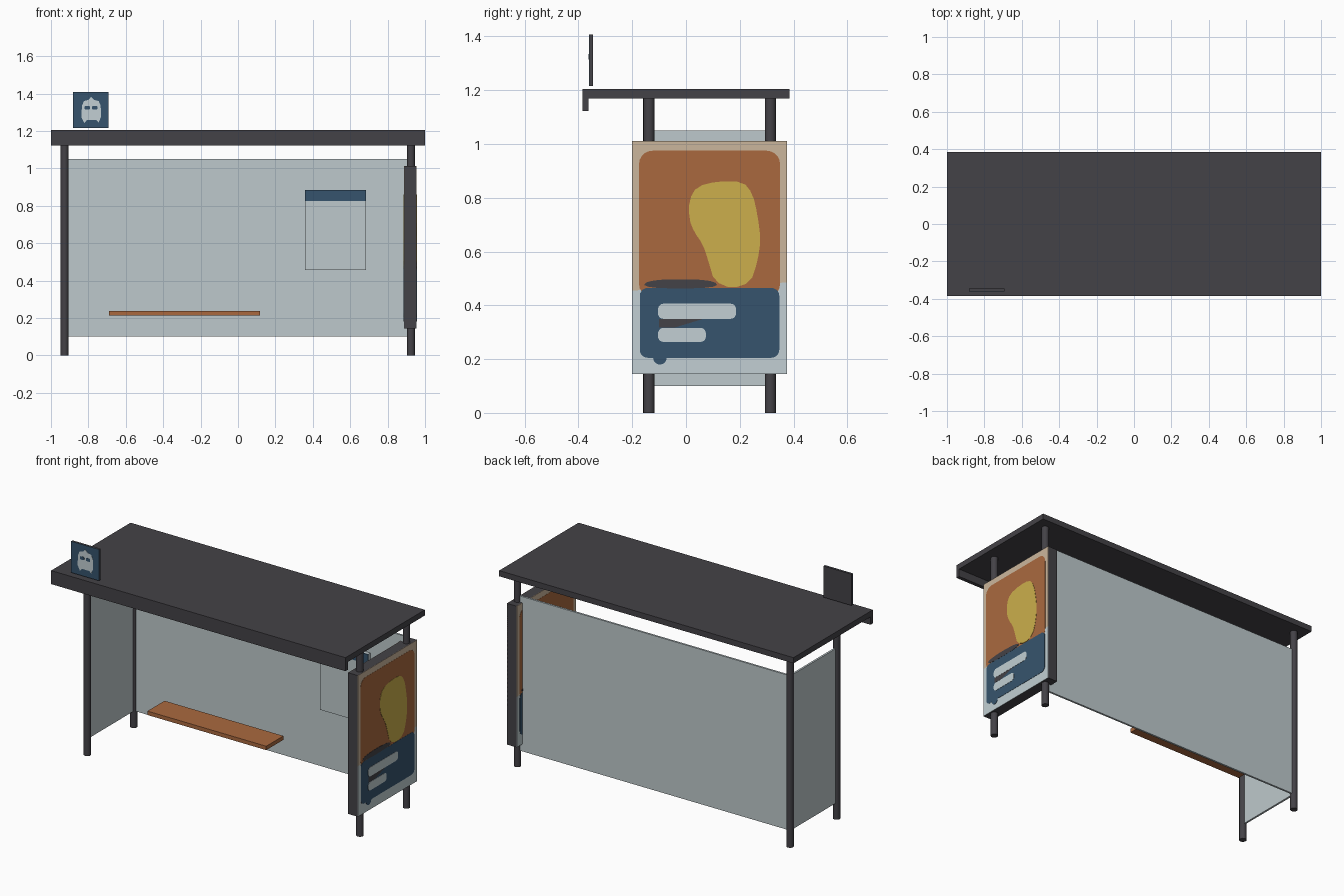
import bpy, bmesh, math
from mathutils import Vector

if "Cube" in bpy.data.objects:
    bpy.data.objects.remove(bpy.data.objects["Cube"])


def material(name, r, g, b):
    def lin(c):
        c /= 255
        return c / 12.92 if c <= 0.04045 else ((c + 0.055) / 1.055) ** 2.4
    m = bpy.data.materials.new(name)
    m.diffuse_color = (lin(r), lin(g), lin(b), 1)
    m.use_nodes = True
    m.node_tree.nodes["Principled BSDF"].inputs["Base Color"].default_value = m.diffuse_color
    return m


DARK = material("dark_metal", 68, 66, 71)
GLASS = material("pale_glass", 190, 201, 204)
PAPER = material("pale_paper", 194, 207, 211)
BLUE = material("blue_paint", 54, 84, 109)
ORANGE = material("orange_wood", 170, 105, 63)
YELLOW = material("yellow_ink", 204, 175, 76)
TAN = material("tan_paper", 203, 182, 156)


def finish(name, bm, mat):
    bmesh.ops.recalc_face_normals(bm, faces=bm.faces)
    me = bpy.data.meshes.new(name)
    bm.to_mesh(me)
    bm.free()
    me.materials.append(mat)
    ob = bpy.data.objects.new(name, me)
    bpy.context.collection.objects.link(ob)
    return ob


def box(name, x, y, z, mat):
    bm = bmesh.new()
    bmesh.ops.create_cube(bm, size=1)
    for v in bm.verts:
        v.co = [(lo + hi) / 2 + c * (hi - lo) for c, (lo, hi) in zip(v.co, (x, y, z))]
    return finish(name, bm, mat)


def prism(name, pts, push, mat):
    """Flat outline of 3D points pushed along a vector."""
    bm = bmesh.new()
    face = bm.faces.new([bm.verts.new(p) for p in pts])
    new = bmesh.ops.extrude_face_region(bm, geom=[face])["geom"]
    bmesh.ops.translate(bm, vec=Vector(push),
                        verts=[g for g in new if isinstance(g, bmesh.types.BMVert)])
    return finish(name, bm, mat)


def soften(pts, rounds=2):
    """Round an outline by cutting its corners."""
    for _ in range(rounds):
        cut = []
        for (ax, ay), (bx, by) in zip(pts, pts[1:] + pts[:1]):
            cut += [(ax * .75 + bx * .25, ay * .75 + by * .25),
                    (ax * .25 + bx * .75, ay * .25 + by * .75)]
        pts = cut
    return pts


def rect(a0, a1, b0, b1):
    return [(a0, b0), (a1, b0), (a1, b1), (a0, b1)]


def round_rect(a0, a1, b0, b1, r, n=5):
    out = []
    for k, (a, b) in enumerate(rect(a0 + r, a1 - r, b0 + r, b1 - r)):
        for i in range(n + 1):
            t = math.pi * (1 + k / 2 + i / n / 2)
            out.append((a + r * math.cos(t), b + r * math.sin(t)))
    return out


# Roof and front fascia
box("roof", (-1, 1), (-.385, .385), (1.17, 1.205), DARK)
box("roof_fascia", (-1, 1), (-.385, -.362), (1.122, 1.17), DARK)

# Four round posts
for side, x in (("left", -.927), ("right", .925)):
    for end, y in (("front", -.138), ("back", .314)):
        bm = bmesh.new()
        bmesh.ops.create_cone(bm, cap_ends=True, segments=16, radius1=.021,
                              radius2=.021, depth=1.172)
        bmesh.ops.translate(bm, vec=(x, y, .586), verts=bm.verts)
        post = finish(f"{side}_{end}_post", bm, DARK)
        bpy.context.view_layer.objects.active = post
        post.select_set(True)
        bpy.ops.object.shade_smooth_by_angle(angle=math.radians(40))
        post.select_set(False)

# Glass walls and bench
box("back_glass", (-.92, .92), (.308, .32), (.10, 1.05), GLASS)
box("left_glass", (-.933, -.921), (-.138, .312), (.10, 1.05), GLASS)
box("bench_seat", (-.69, .117), (.107, .273), (.213, .237), ORANGE)

# Timetable on the back glass
box("timetable_board", (.357, .685), (.286, .308), (.457, .885), GLASS)
box("timetable_header", (.357, .685), (.284, .287), (.825, .885), BLUE)

# Advert case with a poster on both faces
box("advert_case", (.889, .953), (-.20, .375), (.145, 1.012), DARK)
blob = [(.012, .793), (.04, .842), (.12, .862), (.212, .86), (.248, .815), (.266, .737),
        (.278, .644), (.266, .562), (.24, .485), (.17, .462), (.105, .49),
        (.084, .562), (.063, .626), (.030, .674), (.012, .719)]
poster = [  # name, outline in (y, z), layer, material
    ("lower_paper", [(-.2, .145), (.375, .145), (.375, .485), (-.2, .455)], 1, PAPER),
    ("upper_paper", [(-.2, .455), (.375, .485), (.375, 1.012), (-.2, 1.012)], 1, TAN),
    ("orange_field", round_rect(-.175, .35, .43, .975, .05), 2, ORANGE),
    ("blue_field", round_rect(-.172, .347, .205, .465, .03), 3, BLUE),
    ("blue_drip", round_rect(-.122, -.072, .18, .24, .024), 3, BLUE),
    ("dark_edge", soften([(-.165, .463), (.125, .463), (.10, .497), (-.14, .497)]), 4, DARK),
    ("yellow_blob", soften(blob, 1), 4, YELLOW),
    ("dark_smear", [(-.10, .318), (-.04, .318), (.065, .350), (-.10, .350)], 4, DARK),
    ("upper_bar", round_rect(-.104, .186, .35, .406, .02), 5, PAPER),
    ("lower_bar", round_rect(-.104, .074, .264, .316, .02), 5, PAPER),
]
for label, s in (("outer", 1), ("inner", -1)):
    for name, pts, layer, mat in poster:
        ring = [(.921 + s * .031, .0875 + s * (y - .0875), z) for y, z in pts]
        prism(f"{label}_poster_{name}", ring, (s * (.002 + .0008 * layer), 0, 0), mat)

# Stop sign with a simple vehicle symbol
box("sign_plate", (-.882, -.692), (-.358, -.345), (1.215, 1.407), DARK)
box("sign_face", (-.882, -.692), (-.360, -.357), (1.215, 1.407), BLUE)
symbol = [(-.834, 1.335), (-.824, 1.36), (-.80, 1.366), (-.786, 1.382), (-.77, 1.366),
          (-.745, 1.36), (-.734, 1.335), (-.733, 1.275), (-.745, 1.245), (-.757, 1.258),
          (-.808, 1.258), (-.822, 1.243), (-.838, 1.275)]
prism("sign_symbol", [(x, -.359, z) for x, z in symbol], (0, -.002, 0), PAPER)
for side, x in (("left", -.806), ("right", -.766)):
    pts = round_rect(x - .014, x + .014, 1.314, 1.334, .006)
    prism(f"sign_symbol_{side}_window", [(a, -.360, b) for a, b in pts],
          (0, -.002, 0), BLUE)
